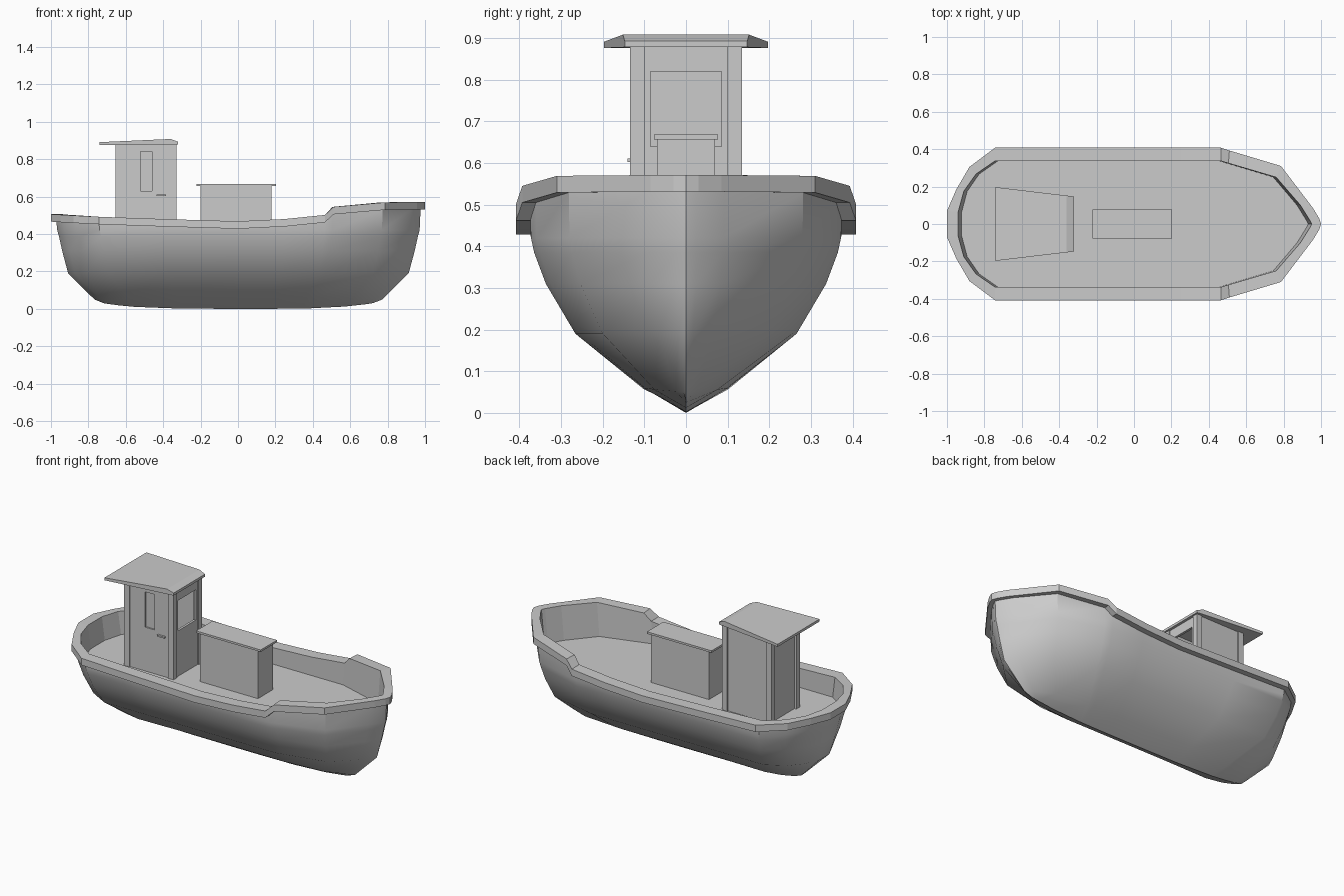
import bpy, bmesh

if "Cube" in bpy.data.objects:
    bpy.data.objects.remove(bpy.data.objects["Cube"])

DECK = 0.37
# Half-plan stations, stern to bow: rail outer x, y, rail inner x, y, sheer height
ST = [(-1, 0, -.94, 0, .506), (-1, .07, -.94, .065, .506), (-.95, .185, -.91, .175, .503),
      (-.88, .305, -.845, .267, .499), (-.743, .408, -.743, .337, .492), (-.4, .408, -.4, .337, .48),
      (0, .408, 0, .337, .468), (.25, .408, .25, .337, .48), (.465, .408, .465, .337, .502),
      (.51, .393, .505, .325, .545), (.786, .31, .76, .25, .569), (.957, .085, .89, .1, .571),
      (.99, .03, .94, .02, .571), (1, 0, .95, 0, .571)]


def finish(name, bm, smooth=None):
    bmesh.ops.remove_doubles(bm, verts=bm.verts[:], dist=1e-5)
    bmesh.ops.recalc_face_normals(bm, faces=bm.faces[:])
    me = bpy.data.meshes.new(name)
    bm.to_mesh(me)
    bm.free()
    ob = bpy.data.objects.new(name, me)
    bpy.context.collection.objects.link(ob)
    if smooth:
        bpy.ops.object.select_all(action='DESELECT')
        ob.select_set(True)
        bpy.context.view_layer.objects.active = ob
        bpy.ops.object.shade_smooth_by_angle(angle=smooth)
    return ob


def mirror_ring(half):
    # half runs along +y from stern to bow; its ends lie on the centreline
    return half + [(x, -y, z) for x, y, z in half[-2:0:-1]]


def loft(name, rings, cap_last=False, closed=False, smooth=None):
    bm = bmesh.new()
    rows = [[bm.verts.new(p) for p in mirror_ring(r)] for r in rings]
    pairs = list(zip(rows, rows[1:])) + ([(rows[-1], rows[0])] if closed else [])
    for a, b in pairs:
        n = len(a)
        for i in range(n):
            j = (i + 1) % n
            bm.faces.new((a[i], a[j], b[j], b[i]))
    if cap_last:
        bm.faces.new(rows[-1])
    return finish(name, bm, smooth)


def box(name, x0, x1, y0, y1, z0, z1):
    bm = bmesh.new()
    bmesh.ops.create_cube(bm, size=1)
    for v in bm.verts:
        v.co = ((x0 + x1) / 2 + v.co.x * (x1 - x0), (y0 + y1) / 2 + v.co.y * (y1 - y0),
                (z0 + z1) / 2 + v.co.z * (z1 - z0))
    return finish(name, bm)


# Hull: the sheer outline shrunk level by level down to the keel line
def hull_pt(s):
    return s[0] * .52 + s[2] * .48, s[1] * .52 + s[3] * .48


rings = [[(*hull_pt(s), s[4] - .04) for s in ST]]
for sx, sy, z, lift in [(.995, .995, .42, 0), (.985, .975, .385, 0), (.968, .9, .31, 0),
                        (.935, .71, .19, 0), (.79, .27, .06, -.01), (.74, 0, 0, .03)]:
    ring = []
    for s in ST:
        x, y = hull_pt(s)
        ring.append((x * sx, y * sy, z + lift * (x / .97) ** 4))
    rings.append(ring)
loft("hull", rings, smooth=.6)

# Rail cap, inner bulwark and deck
loft("rail_and_deck", [[(*hull_pt(s), s[4] - .04) for s in ST],
                       [(s[0], s[1], s[4] - .04) for s in ST],
                       [(s[0], s[1], s[4]) for s in ST],
                       [(s[2], s[3], s[4]) for s in ST],
                       [(s[2] * .98, s[3], DECK) for s in ST]], cap_last=True)

# Hatch box with lid
box("hatch_box", -.2, .18, -.07, .07, DECK, .656)
box("hatch_lid", -.222, .203, -.077, .077, .656, .668)

# Wheelhouse corner posts
X0, X1, W, TOP, P = -.655, -.33, .135, .88, .035
for x in (X0, X1 - P):
    for s in (-1, 1):
        ys = sorted((s * W, s * (W - P)))
        box("cabin_post", x, x + P, *ys, DECK, TOP)

# Wheelhouse walls, set slightly inside the posts
box("cabin_back_wall", X0 + .012, X0 + .025, -W + P, W - P, DECK, TOP)
box("cabin_left_wall", X0 + P, X1 - P, W - .02, W - .006, DECK, TOP)
# Front wall around its window
fx = (X1 - .02, X1 - .006)
box("front_wall_lower", *fx, -W + P, W - P, DECK, .64)
box("front_wall_upper", *fx, -W + P, W - P, .82, TOP)
for a, b in ((-W + P, -.085), (.085, W - P)):
    box("front_window_side", *fx, a, b, .64, .82)
# Door around its window, with recessed pane and handle
dy = (-W + .006, -W + .02)
box("door_lower", X0 + P, X1 - P, *dy, DECK, .63)
box("door_upper", X0 + P, X1 - P, *dy, .84, TOP)
box("door_aft", X0 + P, -.52, *dy, .63, .84)
box("door_fore", -.46, X1 - P, *dy, .63, .84)
box("door_pane", -.52, -.46, -W + .015, -W + .02, .63, .84)
box("door_handle", -.435, -.385, -W - .006, -W + .008, .602, .611)

# Roof: tapering slab with a sloped brow at the front
bm = bmesh.new()
prof = [(-.74, .876), (-.74, .891), (-.36, .908), (-.32, .893), (-.32, .878)]
rows = []
for s in (-1, 1):
    rows.append([bm.verts.new((x, s * (.147 + (-.32 - x) / .42 * .05), z)) for x, z in prof])
    bm.faces.new(rows[-1])
for i in range(5):
    j = (i + 1) % 5
    bm.faces.new((rows[0][i], rows[0][j], rows[1][j], rows[1][i]))
finish("cabin_roof", bm)
